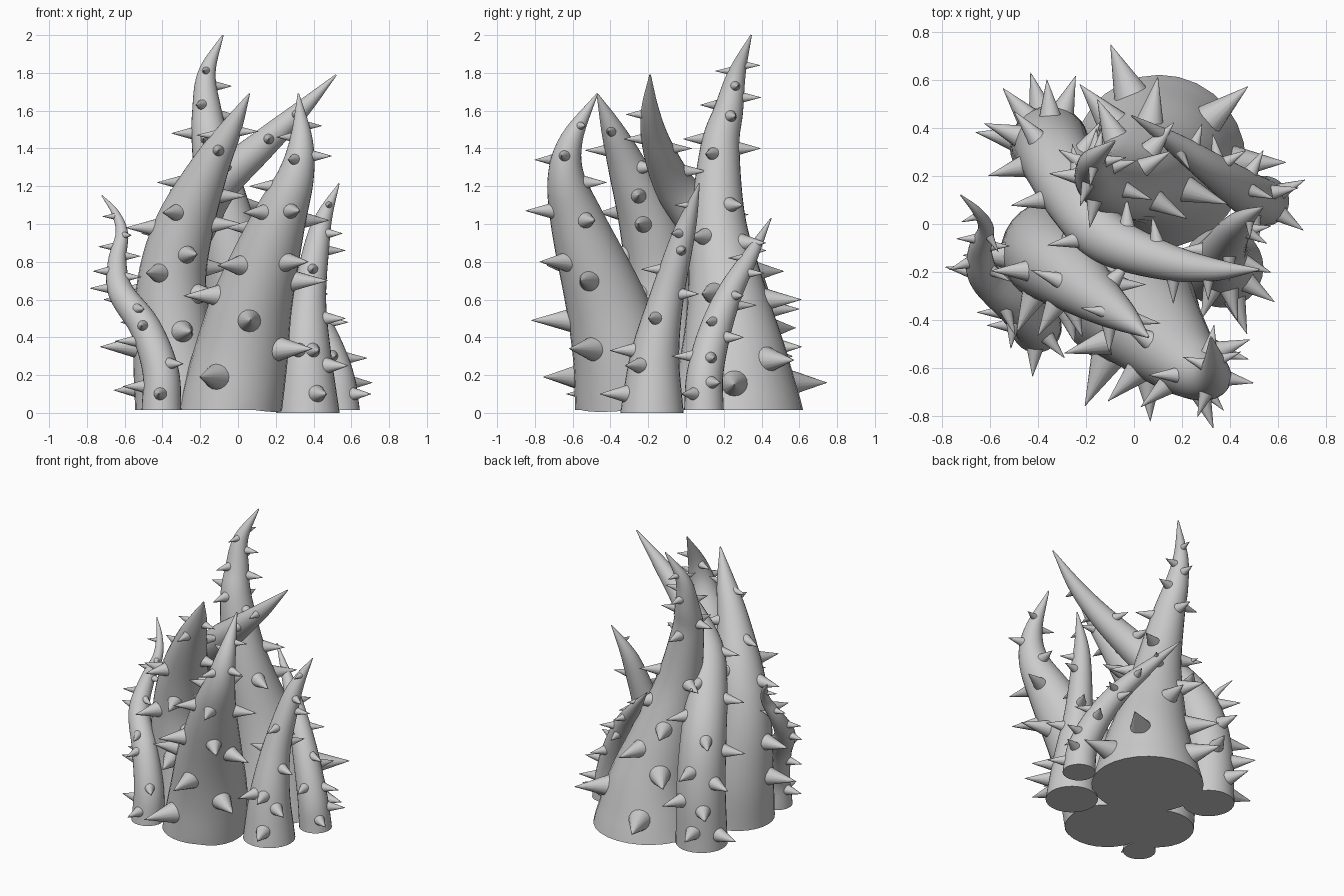
import bpy, bmesh, math
from mathutils import Vector, Matrix

UP = Vector((0, 0, 1))
SIDES, STEPS = 28, 6


def spline(pts):
    """Catmull-Rom through (x, y, z, radius) points."""
    p = [Vector(q) for q in pts]
    p = [p[0] * 2 - p[1]] + p + [p[-1] * 2 - p[-2]]
    out = []
    for i in range(1, len(p) - 2):
        a, b, c, d = p[i - 1:i + 3]
        for k in range(STEPS):
            t = k / STEPS
            out.append(0.5 * (2 * b + (c - a) * t + (2 * a - 5 * b + 4 * c - d) * t * t
                              + (3 * b - a - 3 * c + d) * t ** 3))
    return out + [p[-2]]


def finish(bm, name):
    me = bpy.data.meshes.new(name)
    bm.to_mesh(me)
    bm.free()
    ob = bpy.data.objects.new(name, me)
    bpy.context.collection.objects.link(ob)
    bpy.ops.object.select_all(action='DESELECT')
    ob.select_set(True)
    bpy.context.view_layer.objects.active = ob
    bpy.ops.object.shade_smooth_by_angle(angle=math.radians(40))
    return ob


def thorn(name, path, spikes):
    s = spline(path)
    pos = [q.to_3d() for q in s]
    rad = [max(q.w, 0.003) for q in s]
    n = len(s)
    tan = [(pos[min(i + 1, n - 1)] - pos[max(i - 1, 0)]).normalized() for i in range(n)]
    tan[0] = UP

    # Curved, tapering stem
    bm = bmesh.new()
    rings = []
    for c, r, t in zip(pos, rad, tan):
        q = UP.rotation_difference(t)
        rings.append([bm.verts.new(c + q @ Vector((r * math.cos(a), r * math.sin(a), 0)))
                      for a in (2 * math.pi * k / SIDES for k in range(SIDES))])
    for lo, hi in zip(rings, rings[1:]):
        for k in range(SIDES):
            j = (k + 1) % SIDES
            bm.faces.new((lo[k], lo[j], hi[j], hi[k]))
    bm.faces.new(rings[0][::-1])
    bm.faces.new(rings[-1])
    finish(bm, name + "_stem")

    # Horizontal conical spikes, given as (height, compass angle)
    bm = bmesh.new()
    for z, az in spikes:
        i = next((k for k in range(n - 1) if pos[k + 1].z > z), n - 2)
        f = max(0, (z - pos[i].z) / (pos[i + 1].z - pos[i].z))
        c, r = pos[i].lerp(pos[i + 1], f), rad[i] + (rad[i + 1] - rad[i]) * f
        a = math.radians(az)
        d = Vector((math.cos(a), math.sin(a), 0))
        w = min(0.016 + 0.225 * r, 0.074)
        slant = max(0.75, math.sqrt(1 - d.dot(tan[i]) ** 2))
        sink = r - math.sqrt(max(r * r - w * w, 0)) + 0.01
        extra = w * math.sqrt(1 - slant * slant)
        h = 2.8 * w + sink + extra
        m = (Matrix.Translation(c + d * (r / slant - sink - extra + h / 2))
             @ UP.rotation_difference(d).to_matrix().to_4x4())
        bmesh.ops.create_cone(bm, cap_ends=True, segments=16, radius1=w, radius2=0.001,
                              depth=h, matrix=m)
    finish(bm, name + "_spikes")


# Tall rear thorn
thorn("tall_thorn",
      [(.105, .26, .015, .36), (.09, .25, .3, .285), (.03, .22, .6, .215), (-.06, .17, 1, .15),
       (-.14, .18, 1.4, .104), (-.165, .225, 1.6, .078), (-.165, .27, 1.8, .047), (-.08, .345, 2, .004)],
      [(.16, 112), (.28, 40), (.15, 0), (.6, 80), (.45, 130), (.63, -20), (.75, 115), (.93, -30),
       (.9, 50), (1.1, 30), (1.05, 150), (1.37, -20), (1.4, 90), (1.45, 260),
       (1.48, 175), (1.57, 15), (1.63, 250), (1.67, 85), (1.73, 10), (1.81, 260), (1.84, 80)])

# Left thorn leaning forward
thorn("left_thorn",
      [(-.305, -.14, .015, .24), (-.34, -.12, .35, .215), (-.35, -.14, .7, .182), (-.28, -.2, 1, .155),
       (-.15, -.31, 1.3, .103), (-.04, -.39, 1.5, .06), (.06, -.47, 1.69, .004)],
      [(.43, 285), (.35, 190), (.63, 320), (.6, 180), (.74, 245), (.77, 20), (.84, 290),
       (.98, 180), (1.06, 240), (1.05, 90), (1.0, 350), (1.15, 0), (1.22, 160), (1.3, 50),
       (1.39, 270), (1.47, 170), (1.49, 350)])

# Front thorn hooking back at the tip
thorn("front_thorn",
      [(-.04, -.315, .015, .272), (.015, -.35, .3, .25), (.08, -.43, .6, .212), (.21, -.57, 1, .147),
       (.305, -.635, 1.25, .098), (.335, -.605, 1.45, .06), (.32, -.47, 1.69, .004)],
      [(.19, 245), (.34, 325), (.49, 272), (.62, 195), (.7, 345), (.78, 225),
       (.8, 310), (.98, 150), (1.02, 20), (1.07, 290), (1.06, 220), (1.2, 180), (1.22, 80),
       (1.34, 250), (1.36, 350), (1.46, 160), (1.52, 20)])

# Rear left thorn sweeping across to the right
thorn("sweeping_thorn",
      [(-.35, .325, .015, .167), (-.345, .325, .4, .158), (-.315, .255, .72, .148), (-.23, .09, 1, .13),
       (-.11, -.06, 1.2, .108), (.13, -.155, 1.42, .078), (.33, -.19, 1.6, .048), (.52, -.19, 1.79, .004)],
      [(.15, 105), (.12, 170), (.3, 130), (.35, 70), (.48, 160), (.55, 95), (.66, 195), (.75, 130),
       (.86, 60), (.95, 190), (1.05, 100), (1.18, 190), (1.28, 90),
       (1.4, 100), (1.45, 270), (1.58, 270)])

# Short right thorn
thorn("right_thorn",
      [(.37, -.18, .0, .168), (.365, -.165, .3, .13), (.375, -.105, .6, .092), (.42, -.025, .9, .065),
       (.46, .02, 1.05, .042), (.535, .07, 1.215, .003)],
      [(.1, 290), (.25, 325), (.33, 250), (.33, 285), (.5, 340), (.58, 180),
       (.63, 60), (.76, 270), (.86, 10), (.95, 330), (1.1, 270)])

# Small thorn at the right rear, curling inward
thorn("curling_thorn",
      [(.54, .095, .015, .105), (.515, .1, .2, .097), (.435, .15, .42, .086), (.32, .23, .63, .068),
       (.17, .335, .82, .043), (-.01, .45, 1.03, .003)],
      [(.1, 325), (.16, 25), (.29, 10), (.3, 280), (.4, 60), (.48, 340),
       (.57, 100), (.62, 30), (.74, 70), (.82, 300)])

# Small crooked thorn at the left front
thorn("crooked_thorn",
      [(-.405, -.43, .015, .105), (-.41, -.41, .22, .096), (-.49, -.34, .45, .083),
       (-.62, -.22, .64, .068), (-.64, -.11, .8, .049), (-.615, -.02, .95, .033),
       (-.65, .05, 1.06, .02), (-.72, .12, 1.15, .003)],
      [(.1, 265), (.14, 180), (.26, 310), (.38, 180), (.46, 265), (.5, 20),
       (.55, 290), (.66, 170), (.72, 330), (.75, 200), (.83, 0), (.88, 180),
       (.94, 300), (1.04, 200)])
